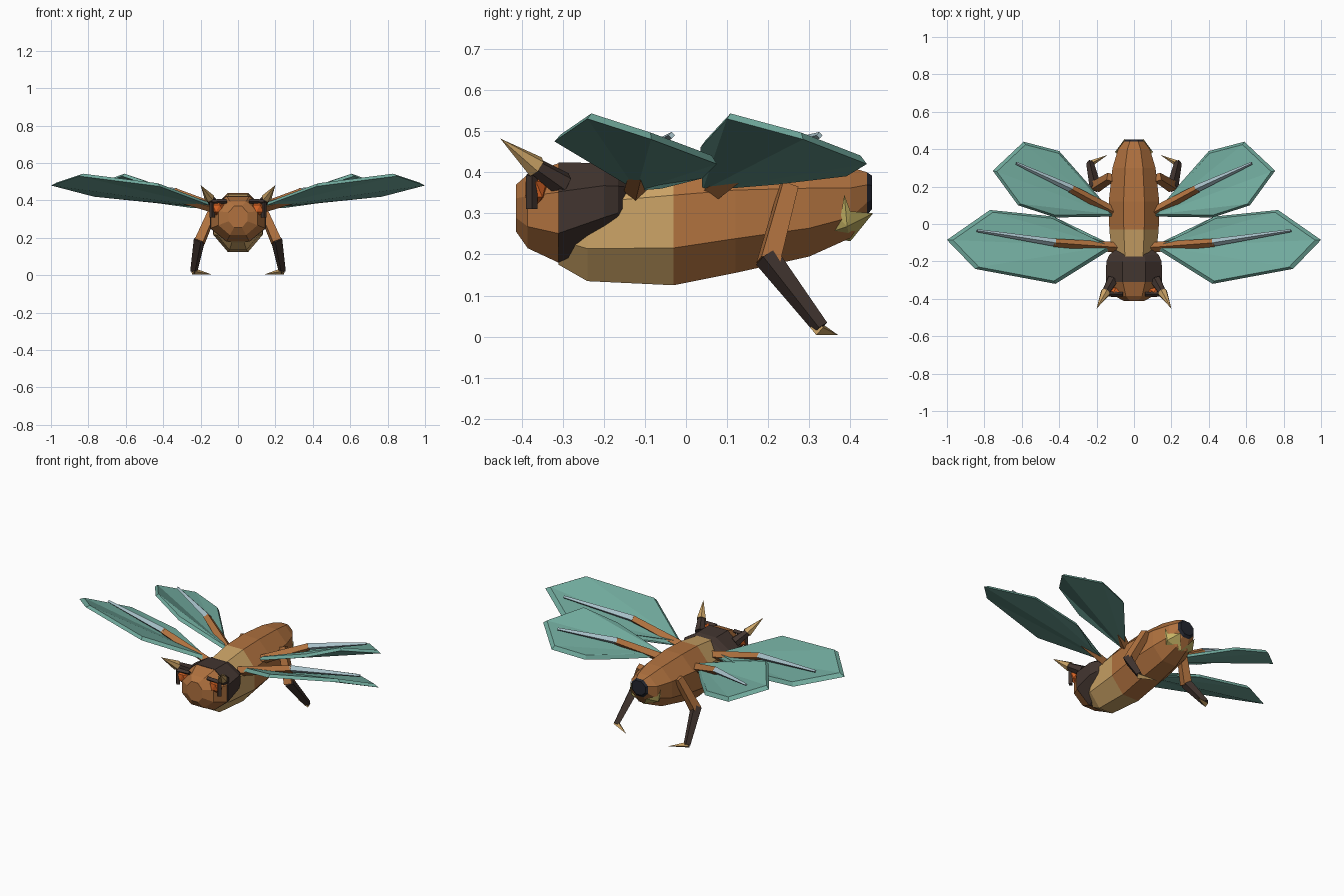
import bpy, bmesh, math
from mathutils import Vector

if "Cube" in bpy.data.objects:
    bpy.data.objects.remove(bpy.data.objects["Cube"])


def material(name, rgb):
    m = bpy.data.materials.new(name)
    m.use_nodes = True
    colour = [(c / 255) ** 2.2 for c in rgb] + [1]
    m.diffuse_color = colour
    m.node_tree.nodes["Principled BSDF"].inputs["Base Color"].default_value = colour
    return m


brown = material("copper brown", (175, 113, 65))
tan = material("sandy tan", (202, 162, 102))
dark = material("dark umber", (68, 56, 51))
black = material("blue black", (40, 42, 50))
orange = material("eye orange", (212, 98, 40))
teal = material("wing teal", (112, 168, 155))
grey = material("pale vein", (165, 190, 198))
yellow = material("sting yellow", (195, 178, 100))


def finish(bm, name, *mats):
    bmesh.ops.recalc_face_normals(bm, faces=bm.faces)
    mesh = bpy.data.meshes.new(name)
    bm.to_mesh(mesh)
    bm.free()
    for m in mats:
        mesh.materials.append(m)
    ob = bpy.data.objects.new(name, mesh)
    bpy.context.collection.objects.link(ob)
    return ob


def loft(name, rings, mats, slots):
    """Octagonal skin through rings of (y, half width, bottom, top)."""
    bm = bmesh.new()
    loops = []
    k = 1 / math.cos(math.pi / 8)
    for y, w, lo, hi in rings:
        loop = []
        for i in range(8):
            a = math.pi * (i + 0.5) / 4
            loop.append(bm.verts.new((w * k * math.cos(a), y,
                                      (lo + hi) / 2 + (hi - lo) / 2 * k * math.sin(a))))
        loops.append(loop)
    for a, b, slot in zip(loops, loops[1:], slots):
        for i in range(8):
            j = (i + 1) % 8
            bm.faces.new((a[i], a[j], b[j], b[i])).material_index = slot
    bm.faces.new(loops[0]).material_index = slots[0]
    bm.faces.new(loops[-1]).material_index = slots[-1]
    return finish(bm, name, *mats)


def limb(name, a, b, r1, r2, mat, sides=4):
    """Tapered prism from a to b."""
    a, b = Vector(a), Vector(b)
    bm = bmesh.new()
    bmesh.ops.create_cone(bm, cap_ends=True, segments=sides, radius1=r1, radius2=r2,
                          depth=(b - a).length)
    ob = finish(bm, name, mat)
    ob.location = (a + b) / 2
    ob.rotation_mode = 'QUATERNION'
    ob.rotation_quaternion = (b - a).to_track_quat('Z', 'Y')
    return ob


def wing(name, s, outline):
    """Shallow plate with a bevelled rim, fanned from its root."""
    pts = [Vector((s * x, y, z)) for x, y, z in outline]
    mid = sum(pts, Vector()) / len(pts)
    bm = bmesh.new()
    low = [bm.verts.new(p) for p in pts]
    top = [bm.verts.new(mid + (p - mid) * 0.93 + Vector((0, 0, 0.02))) for p in pts]
    n = len(pts)
    for i in range(n):
        j = (i + 1) % n
        bm.faces.new((low[i], low[j], top[j], top[i]))
        if 0 < i < n - 1:
            bm.faces.new((low[0], low[j], low[i]))
            bm.faces.new((top[0], top[i], top[j]))
    return finish(bm, name, teal)


# Abdomen: tan front, brown rear, dark end cap
body = loft("abdomen", [(-.31, .08, .175, .38), (-.24, .11, .135, .405), (-.03, .132, .125, .435),
                        (.12, .135, .155, .44), (.3, .115, .195, .43), (.4, .085, .24, .412),
                        (.44, .055, .295, .4), (.452, .045, .31, .392)],
            [tan, brown, black], [0, 0, 1, 1, 1, 1, 2])

# Head and the dark collar behind it
loft("head", [(-.413, .05, .255, .37), (-.385, .105, .215, .395), (-.31, .145, .18, .422)],
     [brown], [0, 0])
loft("collar", [(-.31, .15, .18, .424), (-.2, .148, .235, .422), (-.165, .132, .255, .412),
                (-.14, .1, .3, .39)], [dark], [0, 0, 0])

FRONT_WING = [(.1, -.12, .355), (.42, -.32, .475), (.85, -.24, .53), (1, -.085, .48),
              (.77, .075, .42), (.43, .04, .385), (.25, -.06, .36)]
REAR_WING = [(.1, .04, .355), (.42, .035, .46), (.62, .1, .53), (.755, .285, .48),
             (.59, .44, .42), (.4, .39, .39), (.25, .22, .37)]

for s, side in ((1, "left"), (-1, "right")):
    def at(x, y, z):
        return (s * x, y, z)

    # Wings with two-part spars
    wing(side + "_front_wing", s, FRONT_WING)
    wing(side + "_rear_wing", s, REAR_WING)
    limb(side + "_front_spar", at(.09, -.125, .35), at(.43, -.1, .445), .028, .022, brown)
    limb(side + "_front_vein", at(.42, -.1, .445), at(.84, -.035, .49), .021, .008, grey)
    limb(side + "_rear_spar", at(.1, .06, .35), at(.34, .19, .445), .028, .022, brown)
    limb(side + "_rear_vein", at(.33, .187, .445), at(.63, .325, .49), .021, .008, grey)

    # Eye with dark lids
    bm = bmesh.new()
    bmesh.ops.create_icosphere(bm, subdivisions=1, radius=1)
    eye = finish(bm, side + "_eye", orange)
    eye.location = at(.108, -.365, .358)
    eye.scale = (.04, .03, .042)
    limb(side + "_outer_lid", at(.138, -.375, .31), at(.138, -.375, .392), .014, .014, dark)
    limb(side + "_upper_lid", at(.06, -.375, .395), at(.14, -.375, .392), .012, .014, dark)

    # Antenna
    limb(side + "_antenna_base", at(.115, -.3, .37), at(.158, -.375, .42), .032, .02, dark, 6)
    limb(side + "_antenna_tip", at(.152, -.365, .413), at(.2, -.452, .482), .028, 0, tan, 6)

    # Hind leg and claw
    limb(side + "_thigh", at(.125, .25, .365), at(.205, .2, .18), .028, .034, brown)
    limb(side + "_shin", at(.205, .195, .195), at(.236, .328, .022), .032, .02, dark)
    limb(side + "_claw", at(.242, .318, .022), at(.14, .37, .004), .018, 0, tan)

    # Pointed plate of the sting
    bm = bmesh.new()
    rim = [bm.verts.new(at(*p)) for p in ((0, .4, .232), (.055, .325, .245), (.09, .375, .285),
                                          (.102, .385, .345), (.09, .4, .305), (.05, .455, .3))]
    hub = bm.verts.new(at(.09, .392, .268))
    for a, b in zip(rim, rim[1:] + rim[:1]):
        bm.faces.new((hub, a, b))
    finish(bm, side + "_sting_plate", yellow)
